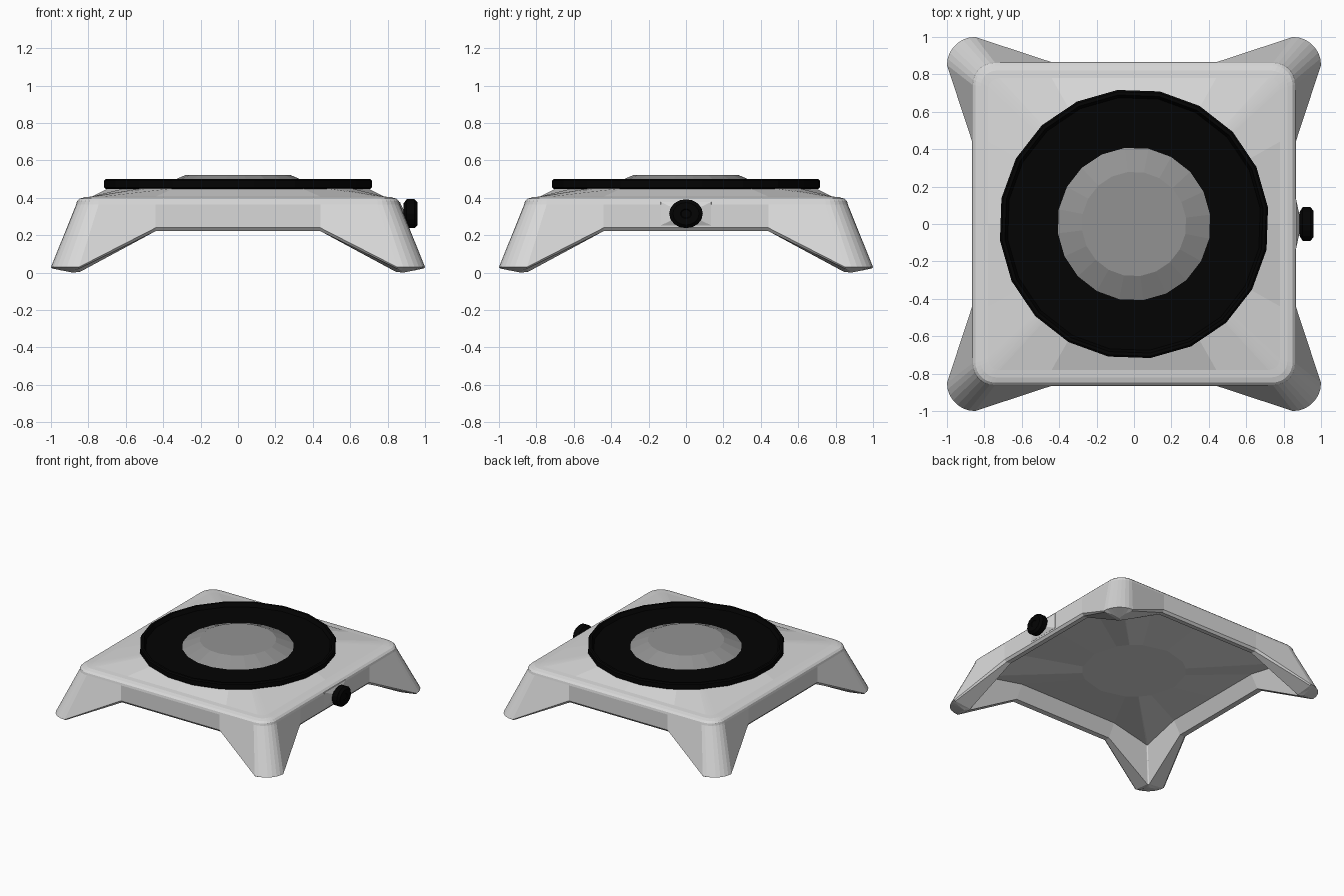
import bpy, bmesh, math
from mathutils import Matrix, Vector

old = bpy.data.objects.get("Cube")
if old:
    bpy.data.objects.remove(old, do_unlink=True)


def material(name, value, rough):
    m = bpy.data.materials.new(name)
    m.use_nodes = True
    col = (value, value, value, 1)
    m.diffuse_color = col
    bsdf = m.node_tree.nodes["Principled BSDF"]
    bsdf.inputs["Base Color"].default_value = col
    bsdf.inputs["Roughness"].default_value = rough
    return m


SILVER = material("silver grey", 0.69, 0.5)
GLASS = material("lens grey", 0.29, 0.4)
BLACK = material("black", 0.001, 0.5)


def finish(name, bm, mat):
    bmesh.ops.recalc_face_normals(bm, faces=bm.faces)
    mesh = bpy.data.meshes.new(name)
    bm.to_mesh(mesh)
    bm.free()
    mesh.materials.append(mat)
    obj = bpy.data.objects.new(name, mesh)
    bpy.context.collection.objects.link(obj)
    return obj


def loft(bm, rings):
    """Join successive closed rings with quads and cap both ends."""
    loops = [[bm.verts.new(p) for p in ring] for ring in rings]
    n = len(loops[0])
    for a, b in zip(loops, loops[1:]):
        for i in range(n):
            j = (i + 1) % n
            bm.faces.new((a[i], a[j], b[j], b[i]))
    bm.faces.new(loops[0][::-1])
    bm.faces.new(loops[-1])


def lathe(name, profile, sides, mat, turn=0.0):
    """Spin (radius, height) points around z."""
    angles = [math.radians(turn) + math.tau * i / sides for i in range(sides)]
    bm = bmesh.new()
    loft(bm, [[(r * math.cos(a), r * math.sin(a), z) for a in angles]
              for r, z in profile])
    return finish(name, bm, mat)


LEG_START = 0.44   # where the legs begin to leave the straight wall
ARC = 8            # points in each rounded corner


def case_ring(side, side_z, centre, radius, corner_z, dip=0.0):
    """Square ring with straight sides and rounded corners at their own height.
    dip pulls the middle of each corner inward and down to the floor."""
    quarter = [Vector((side, 0, side_z)), Vector((side, LEG_START, side_z))]
    for i in range(ARC):
        a = math.pi / 2 * i / (ARC - 1)
        pull = math.sin(2 * a) if dip else 0.0
        r = radius * (1 - dip * pull)
        quarter.append(Vector((centre + r * math.cos(a), centre + r * math.sin(a),
                               corner_z * (1 - pull))))
    quarter.append(Vector((LEG_START, side, side_z)))
    return [Matrix.Rotation(math.pi / 2 * k, 3, 'Z') @ p
            for k in range(4) for p in quarter]


def circle_ring(ring, radius, z):
    """Circle whose points lie at the same angles as the given ring."""
    flat = [Vector((p.x, p.y, 0)).normalized() * radius for p in ring]
    return [Vector((p.x, p.y, z)) for p in flat]


# Case: hollow underside, splayed legs, wall, rounded shoulder, rise to the bezel
rings = [
    case_ring(0.75, 0.325, 0.775, 0.008, 0.28),       # recess edge
    case_ring(0.81, 0.225, 0.845, 0.01, 0.004),       # inner rim and foot
    case_ring(0.85, 0.222, 0.85, 0.142, 0.022, 0.7),  # underside of foot
    case_ring(0.865, 0.24, 0.85, 0.15, 0.03),         # outer foot edge
    case_ring(0.865, 0.365, 0.745, 0.12, 0.365),      # top of wall
    case_ring(0.861, 0.382, 0.745, 0.116, 0.382),
    case_ring(0.848, 0.395, 0.742, 0.106, 0.395),
    case_ring(0.82, 0.403, 0.735, 0.085, 0.403),
    case_ring(0.78, 0.407, 0.72, 0.06, 0.407),        # shoulder
]
rings.insert(0, circle_ring(rings[0], 0.38, 0.27))    # sagging recess ceiling
rings.append(circle_ring(rings[-1], 0.69, 0.452))     # bezel seat
bm = bmesh.new()
loft(bm, rings)
finish("case", bm, SILVER)

# Bezel: dark disc with a raised outer lip
lathe("bezel", [(0.40, 0.44), (0.712, 0.448), (0.722, 0.456), (0.722, 0.492),
                (0.712, 0.50), (0.695, 0.50), (0.68, 0.47), (0.40, 0.468)],
      20, BLACK, 7)

# Lens: shallow faceted dome
lathe("lens", [(0.41, 0.445), (0.41, 0.468), (0.28, 0.523)], 20, GLASS, 7)


def side_part(name, profile, sides, mat, squash, turn=0.0):
    """Spin a part, then lay it on the +x wall."""
    obj = lathe(name, profile, sides, mat, turn)
    obj.data.transform(Matrix.Translation((0, 0, 0.315))
                       @ Matrix.Diagonal((1, 1, squash, 1))
                       @ Matrix.Rotation(math.pi / 2, 4, 'Y'))


# Crown and its shallow four-sided base
side_part("crown_base", [(0.20, 0.855), (0.19, 0.866), (0.06, 0.886), (0.05, 0.91)],
          4, SILVER, 0.46, 45)
side_part("crown", [(0.065, 0.886), (0.09, 0.902), (0.09, 0.944), (0.07, 0.96),
                    (0.03, 0.96), (0.025, 0.955)], 16, BLACK, 0.86)
